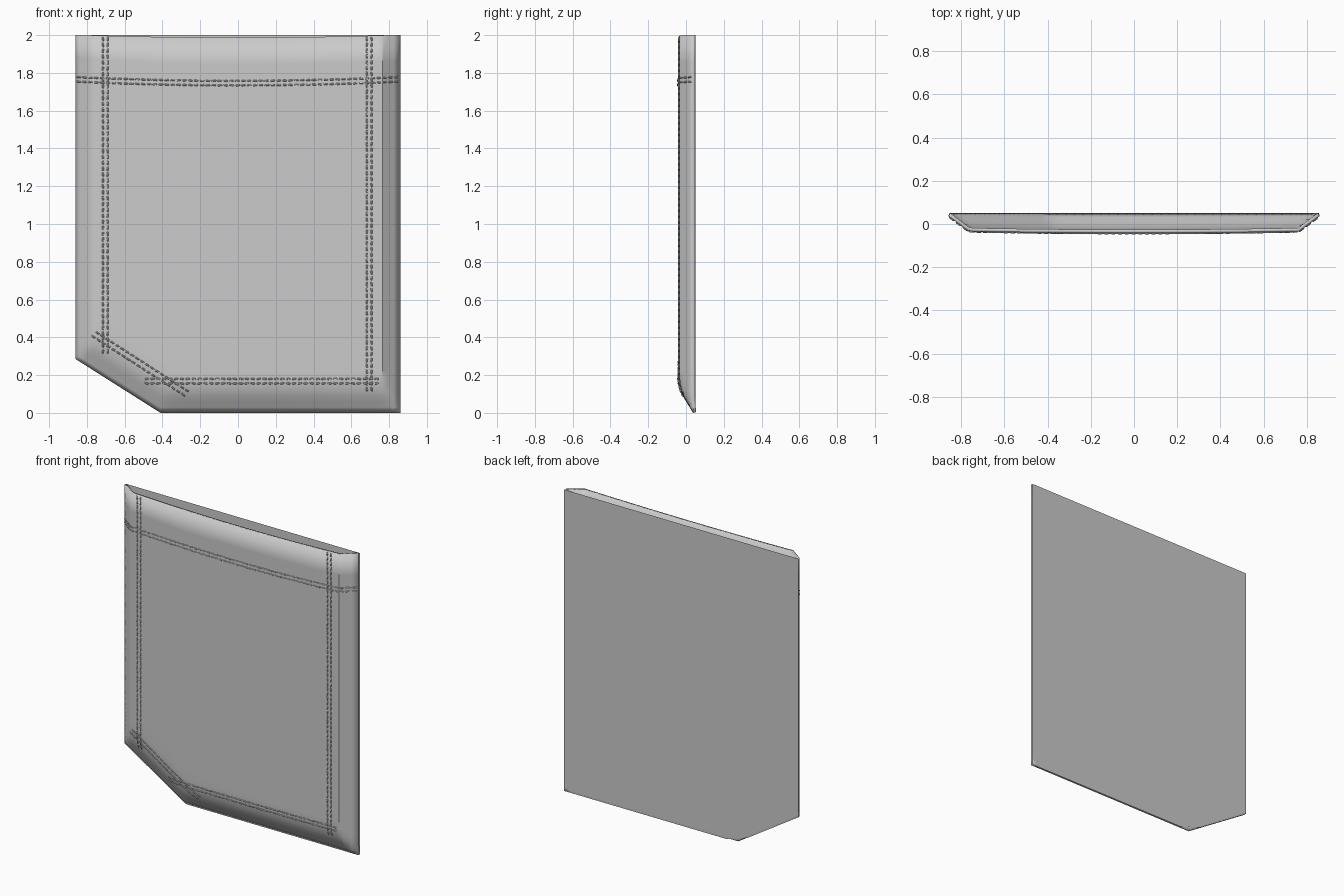
import bpy, bmesh, math, random
from mathutils import Vector

if "Cube" in bpy.data.objects:
    bpy.data.objects.remove(bpy.data.objects["Cube"])

random.seed(4)
W, CORNER_X, CORNER_Z, RIM, FACE = 0.86, -0.41, 0.285, 0.037, -0.034
DL = math.hypot(W + CORNER_X, CORNER_Z)


def bottom(x):
    return max(0.0, CORNER_Z * (CORNER_X - x) / (W + CORNER_X))


def depth(x, z):
    # sloped border on the sides, bottom and cut corner, with a slight bulge
    diag = ((z - CORNER_Z) * (W + CORNER_X) + (x + W) * CORNER_Z) / DL
    side = max(0.0, min(1, (W - abs(x)) / 0.095))
    low = max(0.0, min(z, diag)) / 0.13
    low = 1 if low > 1.5 else (low if low < 0.7 else 1 - (1.5 - low) ** 2 * 0.3 / 0.64)
    bulge = 0.008 * max(0, 1 - (x / 0.77) ** 2)
    return RIM + (FACE - RIM - bulge) * min(side, low)


def top(x):
    return 2 - 0.013 * max(0, 1 - (x / 0.8) ** 2)


def finish(bm, name, smooth=None):
    me = bpy.data.meshes.new(name)
    bm.to_mesh(me)
    bm.free()
    ob = bpy.data.objects.new(name, me)
    bpy.context.collection.objects.link(ob)
    if smooth:
        bpy.ops.object.select_all(action='DESELECT')
        ob.select_set(True)
        bpy.context.view_layer.objects.active = ob
        bpy.ops.object.shade_smooth_by_angle(angle=math.radians(smooth))
    return ob


# Front panel: a grid draped over the pocket outline
xs = [-W + i * 0.0225 for i in range(20)] + [CORNER_X + i * 0.04 for i in range(29)]
xs += [0.745, 0.765, 0.79, 0.825, W]
rows = [0, .015, .03, .045, .06, .075, .09, .11, .14, .18] + [.23 + .07 * i for i in range(12)]
bm = bmesh.new()
grid = []
for r in rows:
    line = []
    for x in xs:
        b = bottom(x)
        z = b + (top(x) - b) * min(r, 1)
        line.append(bm.verts.new((x, depth(x, z), z)))
    grid.append(line)
for a, b in zip(grid, grid[1:]):
    for i in range(len(xs) - 1):
        bm.faces.new((a[i], a[i + 1], b[i + 1], b[i]))
front = finish(bm, "front_panel", 35)
mod = front.modifiers.new("Cloth thickness", 'SOLIDIFY')
mod.thickness = 0.016
mod.offset = -1

# Flat back panel, slightly trimmed at the lower corner
bm = bmesh.new()
outline = [(W, 0), (-0.33, 0), (-0.49, bottom(-0.49)), (-W, CORNER_Z), (-W, 2), (W, 2)]
bm.faces.new([bm.verts.new((x, 0.05, z)) for x, z in outline])
finish(bm, "back_panel")


def add_stitch(bm, p, q):
    # one thread: a thin six-sided bead with tapered ends
    axis = q - p
    u = axis.cross(Vector((0, 1, 0))).normalized()
    v = axis.cross(u).normalized()
    rings = []
    for t, r in ((0, .0015), (.18, .0045), (.82, .0045), (1, .0015)):
        c = p + axis * t
        rings.append([bm.verts.new(c + r * (u * math.cos(k * math.pi / 3) + v * math.sin(k * math.pi / 3)))
                      for k in range(6)])
    for a, b in zip(rings, rings[1:]):
        for k in range(6):
            bm.faces.new((a[k], a[(k + 1) % 6], b[(k + 1) % 6], b[k]))
    bm.faces.new(rings[0][::-1])
    bm.faces.new(rings[-1])


def seam(name, start, end, offset, sag=0.0):
    # two parallel dashed rows following the cloth
    bm = bmesh.new()
    a, b, off = Vector(start), Vector(end), Vector(offset)
    n = round((b - a).length / 0.031)

    def point(t, shift):
        x, z = a.lerp(b, t) + shift
        z -= sag * (1 - (2 * t - 1) ** 2)
        return Vector((x, depth(x, z) - 0.002, z))

    for row in (0, 1):
        for i in range(n):
            wob = off.normalized() * random.uniform(-.002, .002)
            add_stitch(bm, point((i + .1) / n, off * row + wob),
                       point((i + .9) / n, off * row - wob))
    bmesh.ops.recalc_face_normals(bm, faces=bm.faces)
    finish(bm, name, 50)


# Double stitching
seam("hem_stitching", (-0.86, 1.778), (0.855, 1.778), (0, -0.024), 0.02)
seam("left_stitching", (-0.715, 0.31), (-0.715, 1.995), (0.025, 0))
seam("right_stitching", (0.682, 0.11), (0.682, 1.995), (0.025, 0))
seam("bottom_stitching", (-0.5, 0.18), (0.75, 0.18), (0, -0.024))
seam("corner_stitching", (-0.757, 0.432), (-0.257, 0.11), (-0.02, -0.022))
